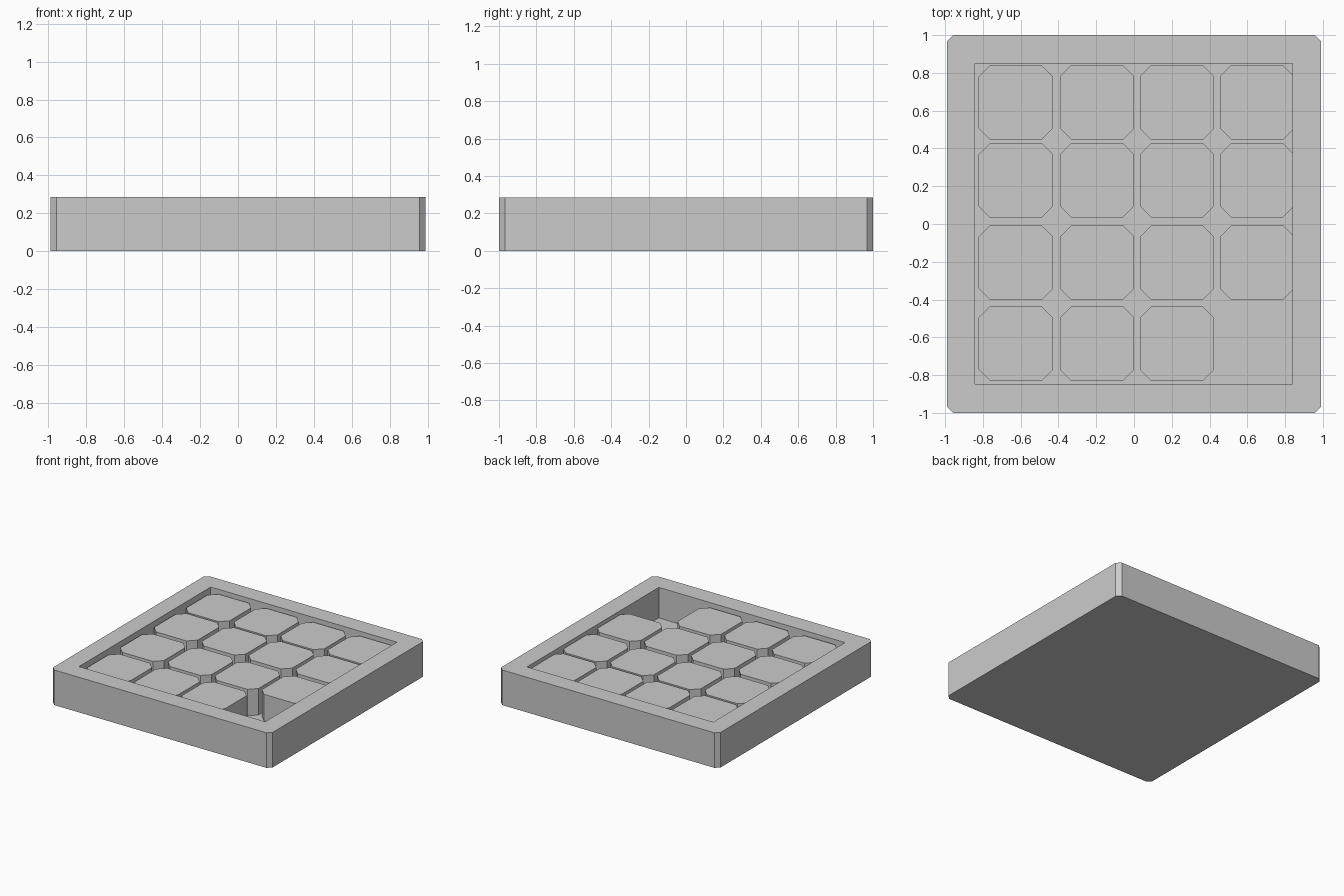
import bpy, bmesh

if "Cube" in bpy.data.objects:
    bpy.data.objects.remove(bpy.data.objects["Cube"])

HEIGHT = 0.286
FLOOR_Z = 0.037
TILE_TOP = 0.253


def prism(name, x0, x1, y0, y1, z0, z1, cut=0.0):
    """Upright block with optional chamfered vertical corners."""
    bm = bmesh.new()
    if cut:
        outline = [(x0 + cut, y0), (x1 - cut, y0), (x1, y0 + cut), (x1, y1 - cut),
                   (x1 - cut, y1), (x0 + cut, y1), (x0, y1 - cut), (x0, y0 + cut)]
    else:
        outline = [(x0, y0), (x1, y0), (x1, y1), (x0, y1)]
    face = bm.faces.new([bm.verts.new((x, y, z0)) for x, y in outline])
    ext = bmesh.ops.extrude_face_region(bm, geom=[face], use_keep_orig=True)
    top = [g for g in ext["geom"] if isinstance(g, bmesh.types.BMVert)]
    bmesh.ops.translate(bm, verts=top, vec=(0, 0, z1 - z0))
    bmesh.ops.recalc_face_normals(bm, faces=bm.faces)
    mesh = bpy.data.meshes.new(name)
    bm.to_mesh(mesh)
    bm.free()
    obj = bpy.data.objects.new(name, mesh)
    bpy.context.collection.objects.link(obj)
    return obj


# Tray: chamfered block with a rectangular pocket
tray = prism("tray", -0.99, 0.99, -1, 1, 0, HEIGHT, 0.032)
cutter = prism("pocket_cutter", -0.842, 0.838, -0.846, 0.851, FLOOR_Z, HEIGHT + 0.2)
cutter.hide_render = True
cutter.hide_set(True)
pocket = tray.modifiers.new("pocket", "BOOLEAN")
pocket.operation = "DIFFERENCE"
pocket.solver = "EXACT"
pocket.object = cutter

# Sliding tiles: 4 x 4 grid with the front right place left empty;
# the right column runs slightly into the tray wall
SIZE = 0.393
lefts = (-0.822, -0.392, 0.031, 0.455)
tops = (0.84, 0.428, -0.008, -0.437)
for r, y in enumerate(tops):
    for c, x in enumerate(lefts):
        if (r, c) != (3, 3):
            prism(f"tile_{r * 4 + c + 1}", x, x + SIZE, y - SIZE, y,
                  FLOOR_Z, TILE_TOP, 0.059)
